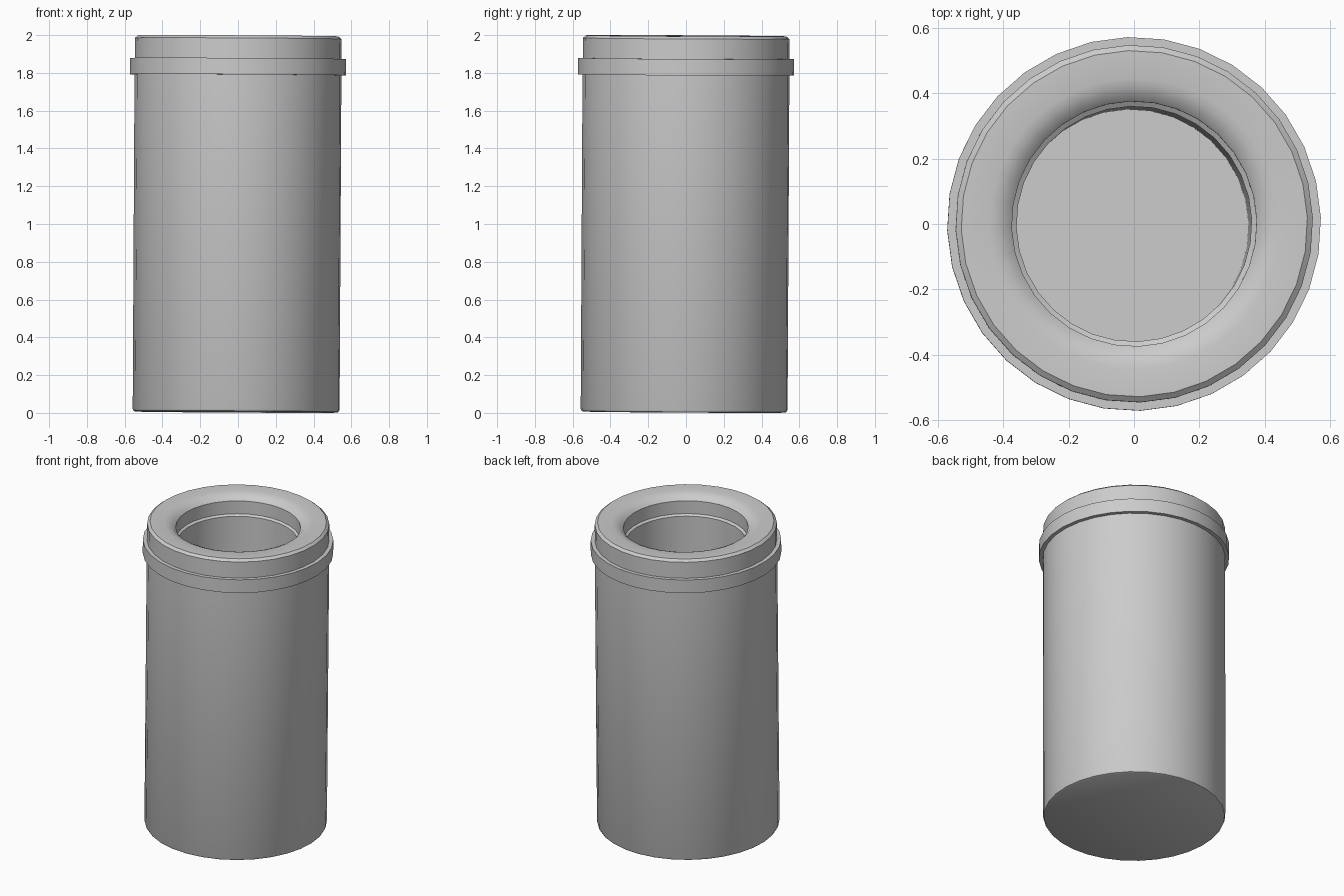
import bpy, bmesh, math
from mathutils import Matrix

if "Cube" in bpy.data.objects:
    bpy.data.objects.remove(bpy.data.objects["Cube"])

SIDES = 32
PHASE = math.radians(2)
LEAN = 0.0055          # slight lean towards +x and +y
TILT = (Matrix.Translation((-0.01, -0.01, 0.0043))
        @ Matrix.Rotation(LEAN, 4, 'Y') @ Matrix.Rotation(-LEAN, 4, 'X'))


def lathe(name, profile, closed=False):
    """Revolve (radius, height) points round z; open profiles get end caps at the axis."""
    bm = bmesh.new()
    rings = []
    for r, z in profile:
        rings.append([bm.verts.new((r * math.cos(PHASE + i * math.tau / SIDES),
                                    r * math.sin(PHASE + i * math.tau / SIDES), z))
                      for i in range(SIDES)])
    pairs = list(zip(rings, rings[1:]))
    if closed:
        pairs.append((rings[-1], rings[0]))
    for a, b in pairs:
        for i in range(SIDES):
            j = (i + 1) % SIDES
            bm.faces.new((a[i], a[j], b[j], b[i]))
    if not closed:
        bm.faces.new(rings[0][::-1])
        bm.faces.new(rings[-1])
    bmesh.ops.recalc_face_normals(bm, faces=bm.faces)
    bm.transform(TILT)
    mesh = bpy.data.meshes.new(name)
    bm.to_mesh(mesh)
    bm.free()
    ob = bpy.data.objects.new(name, mesh)
    bpy.context.collection.objects.link(ob)
    bpy.ops.object.select_all(action='DESELECT')
    ob.select_set(True)
    bpy.context.view_layer.objects.active = ob
    bpy.ops.object.shade_smooth_by_angle(angle=math.radians(32))
    return ob


# Hollow container: outside wall, inner ledge, deep well and floor
lathe("canister_body", [(0.535, 0), (0.543, 0.004), (0.548, 0.015), (0.548, 1.87),
                        (0.375, 1.87), (0.36, 1.86), (0.36, 0.12)])

# Raised band round the neck
lathe("neck_band", [(0.54, 1.785), (0.572, 1.785), (0.572, 1.872), (0.54, 1.872)], closed=True)

# Top collar: bevelled outside, rounded funnel into the opening
lathe("top_collar", [(0.547, 1.87), (0.547, 1.978), (0.53, 1.992), (0.445, 1.992),
                     (0.42, 1.986), (0.395, 1.975), (0.375, 1.955), (0.375, 1.87)], closed=True)
